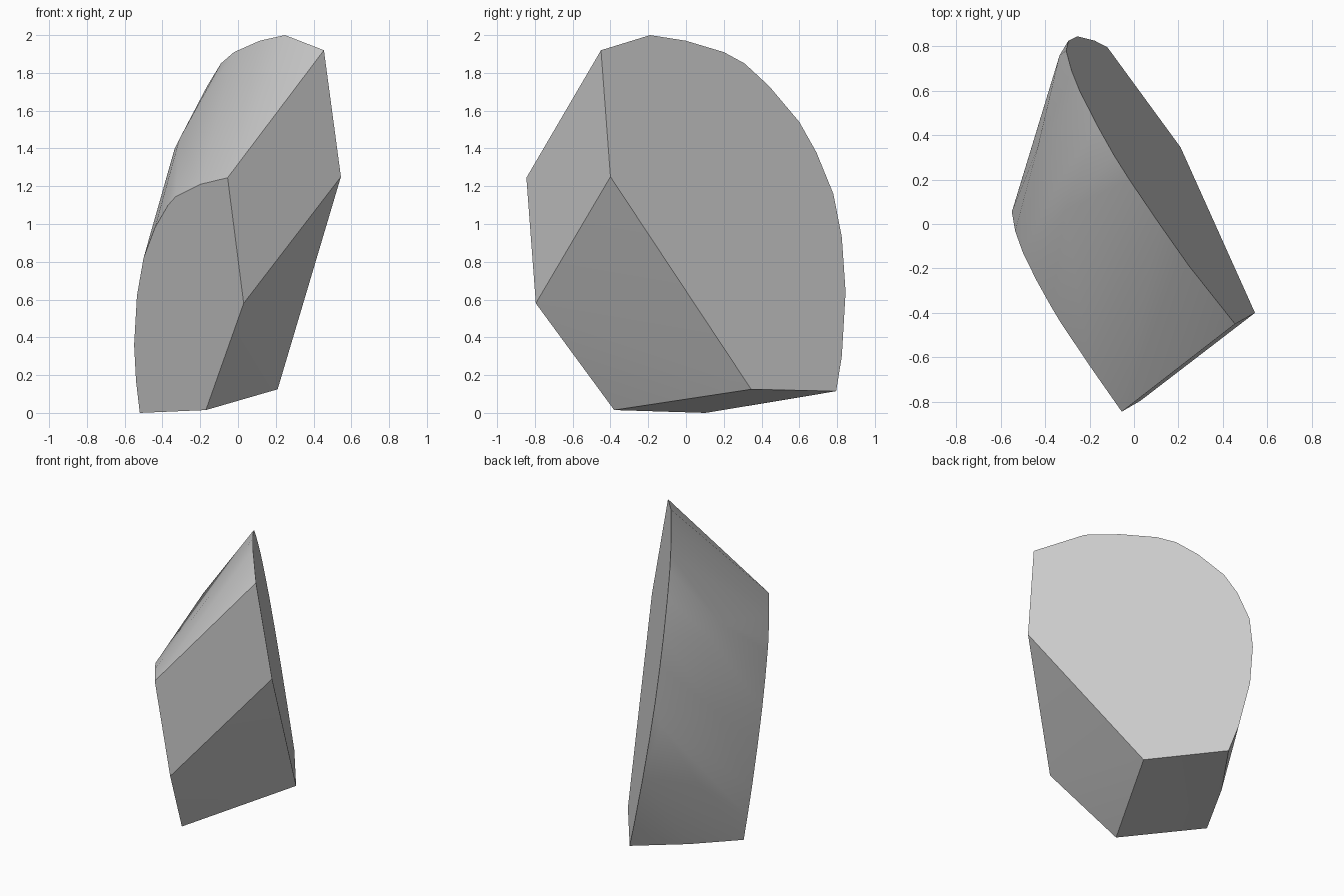
import bpy, bmesh, math
from mathutils import Vector

cube = bpy.data.objects.get("Cube")
if cube:
    bpy.data.objects.remove(cube, do_unlink=True)

# Single stone colour
stone = bpy.data.materials.new("stone_grey")
stone.use_nodes = True
grey = (0.6, 0.6, 0.6, 1)
stone.diffuse_color = grey
stone.node_tree.nodes["Principled BSDF"].inputs["Base Color"].default_value = grey


def broad_plane(y, z):
    """Point on the large flat cut."""
    return Vector((0.487 - 0.735 * y - 0.189 * z, y, z))


def narrow_plane(x, z):
    """Point on the small flat cut."""
    return Vector((x, -0.609 - 1.3685 * x - 0.25 * z, z))


# Outline of the large cut (y, z)
broad = [(-0.4, 1.25), (-0.45, 1.92), (-0.19, 2), (0, 1.97), (0.2, 1.91),
         (0.31, 1.85), (0.44, 1.73), (0.6, 1.54), (0.69, 1.38), (0.78, 1.16),
         (0.825, 0.93), (0.845, 0.64), (0.825, 0.3), (0.795, 0.115), (0.345, 0.125)]

# Outline of the small cut (x, z)
narrow = [(-0.055, 1.245), (0.03, 0.58), (-0.17, 0.015), (-0.52, 0), (-0.54, 0.17),
          (-0.55, 0.36), (-0.535, 0.62), (-0.5, 0.82), (-0.44, 0.98),
          (-0.37, 1.1), (-0.33, 1.145), (-0.2, 1.21)]

# Gentle swell of the rounded wall between the cuts
swell = [(-0.31, 0.06, 1.45), (-0.335, 0.2, 1.4), (-0.435, 0.34, 1),
         (-0.335, 0.76, 1), (-0.425, 0.46, 0.5), (-0.345, 0.455, 0.058)]

points = [broad_plane(*p) for p in broad] + [narrow_plane(*p) for p in narrow]
points += [Vector(p) for p in swell]

# Wrap the points into one convex chunk
bm = bmesh.new()
for p in points:
    bm.verts.new(p)
hull = bmesh.ops.convex_hull(bm, input=bm.verts)
loose = [v for v in bm.verts if not v.link_faces]
bmesh.ops.delete(bm, geom=loose, context='VERTS')
bmesh.ops.dissolve_limit(bm, angle_limit=math.radians(0.6), verts=bm.verts, edges=bm.edges)
bmesh.ops.recalc_face_normals(bm, faces=bm.faces)

mesh = bpy.data.meshes.new("stone_chunk")
bm.to_mesh(mesh)
bm.free()
mesh.materials.append(stone)
chunk = bpy.data.objects.new("stone_chunk", mesh)
bpy.context.collection.objects.link(chunk)

# Smooth wall, crisp cut edges
bpy.ops.object.select_all(action='DESELECT')
chunk.select_set(True)
bpy.context.view_layer.objects.active = chunk
bpy.ops.object.shade_smooth_by_angle(angle=math.radians(30))
